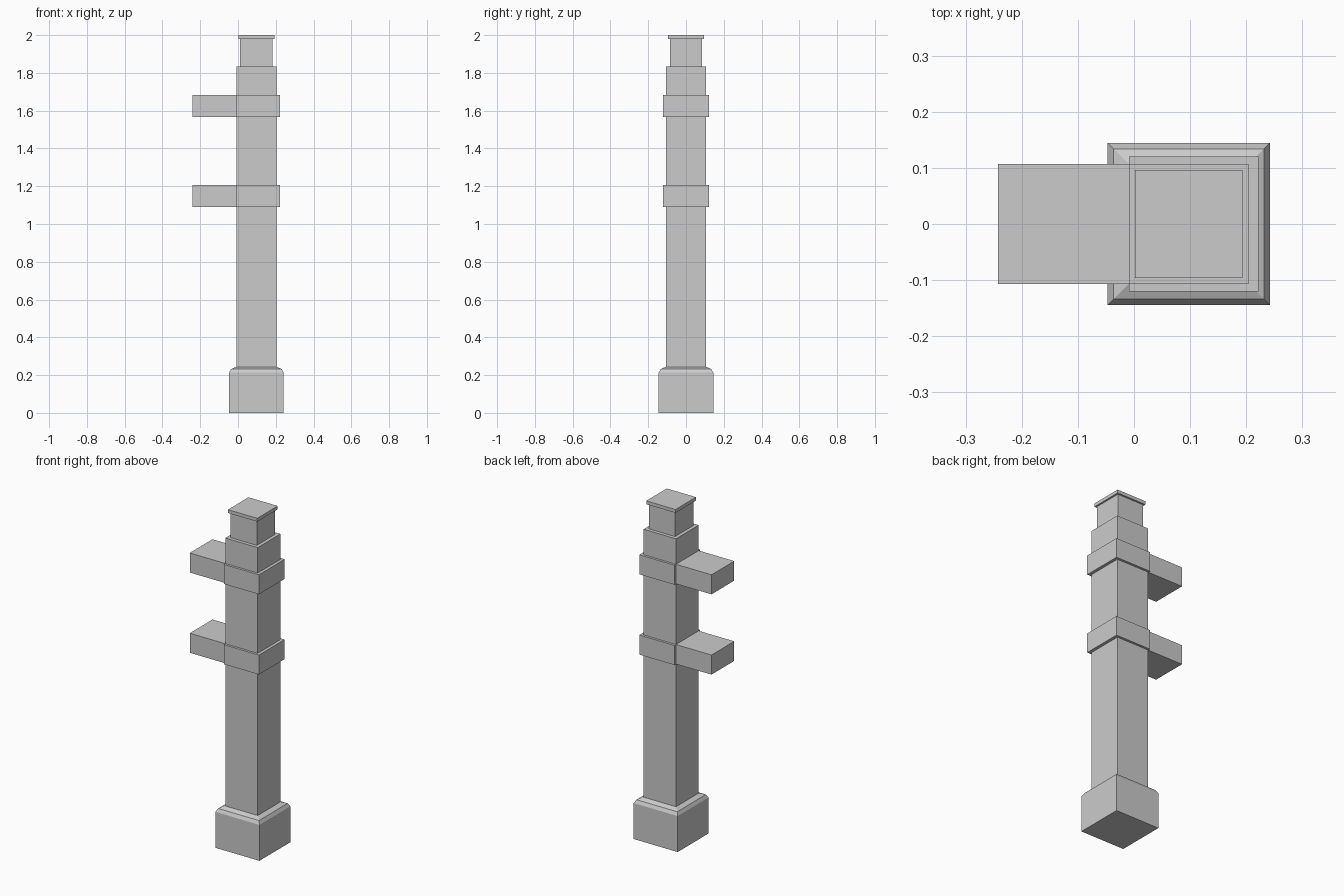
import bpy
import bmesh

cube = bpy.data.objects.get("Cube")
if cube:
    bpy.data.objects.remove(cube, do_unlink=True)

stone = bpy.data.materials.new("plain_grey")
stone.use_nodes = True
GREY = (0.6, 0.6, 0.6, 1)
stone.diffuse_color = GREY
stone.node_tree.nodes["Principled BSDF"].inputs["Base Color"].default_value = GREY

AXIS_X = 0.0975   # centre line of the post
COLUMN = 0.1065   # half width of the column


def add_mesh(name, bm):
    bmesh.ops.recalc_face_normals(bm, faces=bm.faces)
    mesh = bpy.data.meshes.new(name)
    bm.to_mesh(mesh)
    bm.free()
    mesh.materials.append(stone)
    obj = bpy.data.objects.new(name, mesh)
    bpy.context.collection.objects.link(obj)
    return obj


def square_stack(name, profile):
    """Square rings (half width, height) joined into a closed solid."""
    bm = bmesh.new()
    rings = []
    for h, z in profile:
        rings.append([bm.verts.new((AXIS_X + sx * h, sy * h, z))
                      for sx, sy in ((-1, -1), (1, -1), (1, 1), (-1, 1))])
    for low, high in zip(rings, rings[1:]):
        for i in range(4):
            j = (i + 1) % 4
            bm.faces.new((low[i], low[j], high[j], high[i]))
    bm.faces.new(rings[0][::-1])
    bm.faces.new(rings[-1])
    return add_mesh(name, bm)


def box(name, x, half_y, z):
    """Box from x and z ranges, centred in y."""
    bm = bmesh.new()
    bmesh.ops.create_cube(bm, size=1)
    for v in bm.verts:
        v.co = (x[v.co.x > 0], half_y if v.co.y > 0 else -half_y, z[v.co.z > 0])
    return add_mesh(name, bm)


# Plinth with a steep chamfer and a shallow sloping top
square_stack("base", [(0.1445, 0), (0.1445, 0.213), (0.134, 0.232), (COLUMN, 0.244)])

# Column, narrow neck and thin cap
square_stack("column", [(COLUMN, 0.244), (COLUMN, 1.833)])
square_stack("neck", [(0.086, 1.833), (0.086, 1.98)])
square_stack("cap", [(0.096, 1.98), (0.096, 2.0)])

# Collars wrap three sides of the column; each carries a side arm
column_left = AXIS_X - COLUMN
for level, z in (("lower", 1.09), ("upper", 1.566)):
    heights = (z, z + 0.116)
    box(level + "_collar", (column_left, 0.222), 0.1205, heights)
    box(level + "_arm", (-0.242, column_left), COLUMN, heights)
